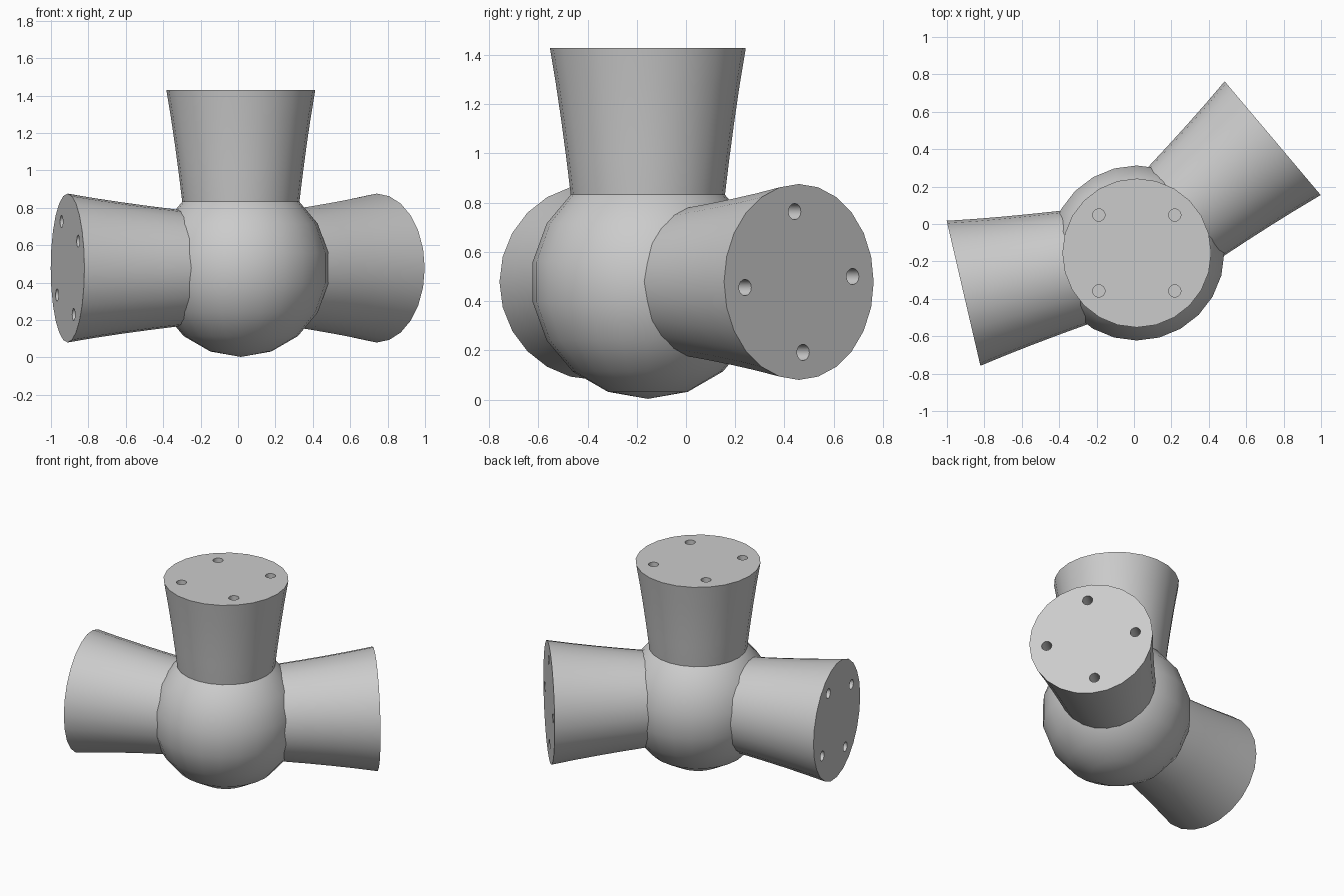
import bpy, bmesh, math
from mathutils import Matrix, Vector

if "Cube" in bpy.data.objects:
    bpy.data.objects.remove(bpy.data.objects["Cube"], do_unlink=True)

CENTRE = Vector((0.015, -0.155, 0.478))
REACH = 0.951

grey = bpy.data.materials.new("plain grey")
grey.use_nodes = True
colour = (0.6, 0.6, 0.6, 1)
grey.diffuse_color = colour
grey.node_tree.nodes["Principled BSDF"].inputs["Base Color"].default_value = colour


def make_object(name, bm):
    bmesh.ops.recalc_face_normals(bm, faces=bm.faces)
    mesh = bpy.data.meshes.new(name)
    bm.to_mesh(mesh)
    bm.free()
    mesh.materials.append(grey)
    obj = bpy.data.objects.new(name, mesh)
    bpy.context.collection.objects.link(obj)
    return obj


def select_only(obj):
    bpy.ops.object.select_all(action='DESELECT')
    obj.select_set(True)
    bpy.context.view_layer.objects.active = obj


def smooth(obj):
    select_only(obj)
    bpy.ops.object.shade_smooth_by_angle(angle=math.radians(35))


def flared_tube(profile, sides):
    """Closed solid of revolution about z from (height, radius) pairs."""
    bm = bmesh.new()
    rings = []
    for z, r in profile:
        rings.append([bm.verts.new((r * math.cos(a), r * math.sin(a), z))
                      for a in (math.tau * i / sides for i in range(sides))])
    for low, high in zip(rings, rings[1:]):
        for i in range(sides):
            j = (i + 1) % sides
            bm.faces.new((low[i], low[j], high[j], high[i]))
    bm.faces.new(rings[0][::-1])
    bm.faces.new(rings[-1])
    return bm


def make_arm(name, axis, hole_angle):
    """Flared socket arm with four bolt holes in its end."""
    profile = [(0.3, 0.305), (0.36, 0.314), (0.5, 0.331),
               (0.65, 0.351), (0.8, 0.373), (REACH, 0.398)]
    arm = make_object(name, flared_tube(profile, 24))

    # bolt holes
    cutter_bm = bmesh.new()
    for k in range(4):
        a = math.radians(hole_angle + 90 * k)
        spot = Matrix.Translation((0.287 * math.cos(a), 0.287 * math.sin(a), REACH))
        bmesh.ops.create_cone(cutter_bm, cap_ends=True, segments=16, radius1=0.033,
                              radius2=0.033, depth=0.3, matrix=spot)
    cutter = make_object(name + "_hole_cutter", cutter_bm)
    cutter.hide_render = True
    cut = arm.modifiers.new("holes", 'BOOLEAN')
    cut.operation = 'DIFFERENCE'
    cut.solver = 'EXACT'
    cut.object = cutter
    select_only(arm)
    bpy.ops.object.modifier_apply(modifier=cut.name)
    bpy.data.objects.remove(cutter, do_unlink=True)

    # point the arm outward from the ball
    axis = Vector(axis).normalized()
    up = Vector((0, 1, 0)) if axis.z > 0.9 else Vector((0, 0, 1))
    side = up.cross(axis)
    turn = Matrix((side, up, axis)).transposed().to_4x4()
    arm.data.transform(Matrix.Translation(CENTRE) @ turn)
    smooth(arm)


# central ball
ball_bm = bmesh.new()
bmesh.ops.create_uvsphere(ball_bm, u_segments=24, v_segments=9, radius=0.475,
                          matrix=Matrix.Translation(CENTRE))
smooth(make_object("hub_ball", ball_bm))

# three arms
make_arm("top_arm", (0, 0, 1), 45)
make_arm("right_arm", (-0.925, -0.215, 0), 30)
make_arm("left_arm", (0.725, 0.6125, 0), 4.5)
